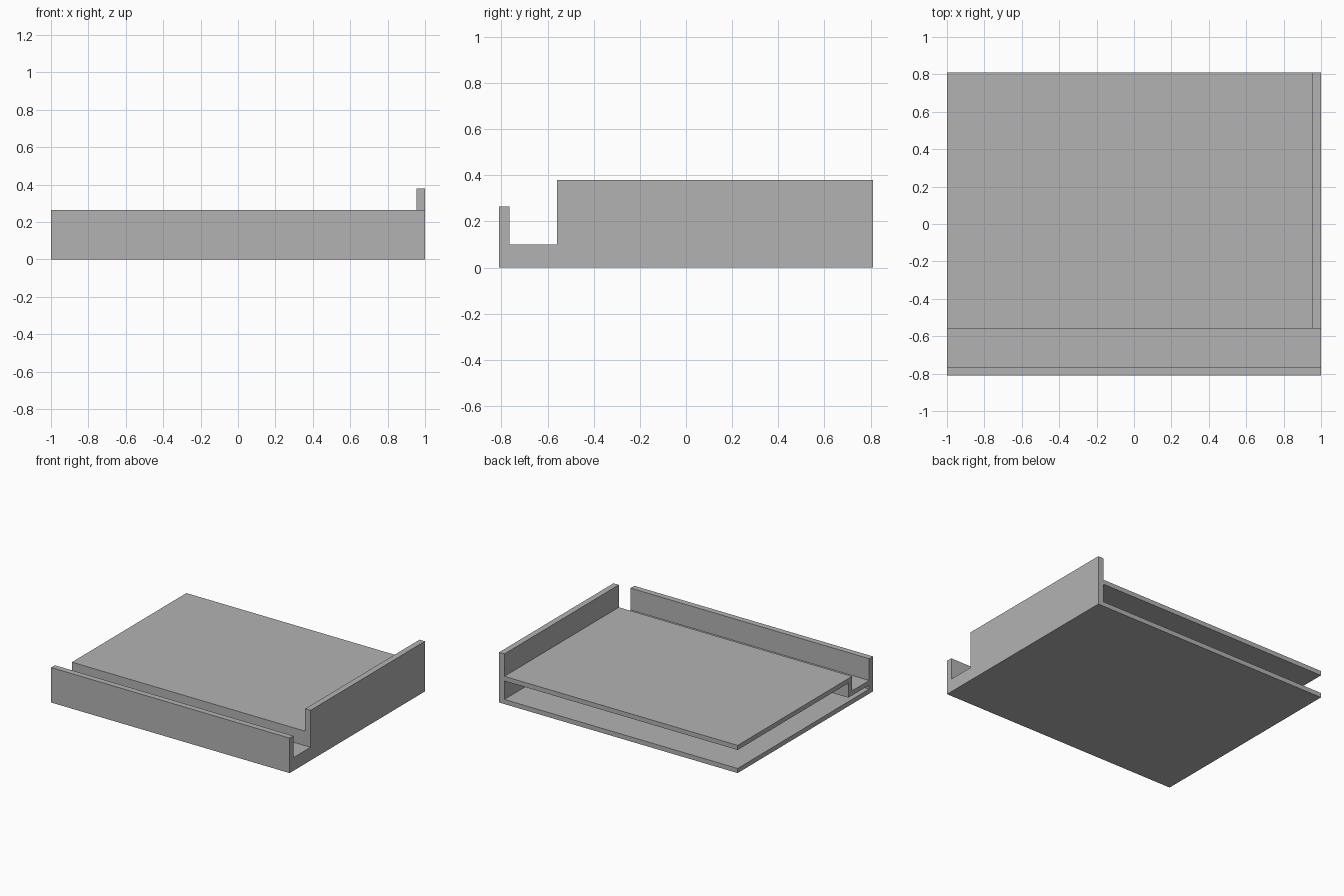
import bpy
import bmesh

if "Cube" in bpy.data.objects:
    bpy.data.objects.remove(bpy.data.objects["Cube"], do_unlink=True)

GREY = (0.45, 0.45, 0.45, 1.0)
grey = bpy.data.materials.new("plain_grey")
grey.use_nodes = True
grey.diffuse_color = GREY
grey.node_tree.nodes["Principled BSDF"].inputs["Base Color"].default_value = GREY


def extrude_profile(name, profile, x0, x1):
    """Extrude a (y, z) outline along x."""
    bm = bmesh.new()
    face = bm.faces.new([bm.verts.new((x0, y, z)) for y, z in profile])
    moved = bmesh.ops.extrude_face_region(bm, geom=[face])["geom"]
    verts = [v for v in moved if isinstance(v, bmesh.types.BMVert)]
    bmesh.ops.translate(bm, verts=verts, vec=(x1 - x0, 0, 0))
    bmesh.ops.recalc_face_normals(bm, faces=bm.faces)
    mesh = bpy.data.meshes.new(name)
    bm.to_mesh(mesh)
    bm.free()
    mesh.materials.append(grey)
    obj = bpy.data.objects.new(name, mesh)
    bpy.context.collection.objects.link(obj)
    return obj


# Shared dimensions
back, front = 0.81, -0.81
wall = 0.045          # upright thickness
plate = 0.035         # horizontal thickness
lip_in = front + wall
step = -0.56          # rear edge of the front channel
lip_top, channel_top, shelf_top, wall_top = 0.265, 0.10, 0.21, 0.38
x_left, x_wall, x_right = -1.0, 1.0 - wall, 1.0

# Base plate, front lip, raised channel and upper shelf in one folded section
extrude_profile("tray_body", [
    (back, 0), (front, 0), (front, lip_top), (lip_in, lip_top),
    (lip_in, channel_top), (step, channel_top),
    (step, shelf_top), (back, shelf_top),
    (back, shelf_top - plate), (step + wall, shelf_top - plate),
    (step + wall, channel_top - plate), (lip_in, channel_top - plate),
    (lip_in, plate), (back, plate),
], x_left, x_wall)

# Closed end wall, notched at the channel
extrude_profile("end_wall", [
    (back, 0), (front, 0), (front, lip_top), (lip_in, lip_top),
    (lip_in, channel_top), (step, channel_top),
    (step, wall_top), (back, wall_top),
], x_wall, x_right)
